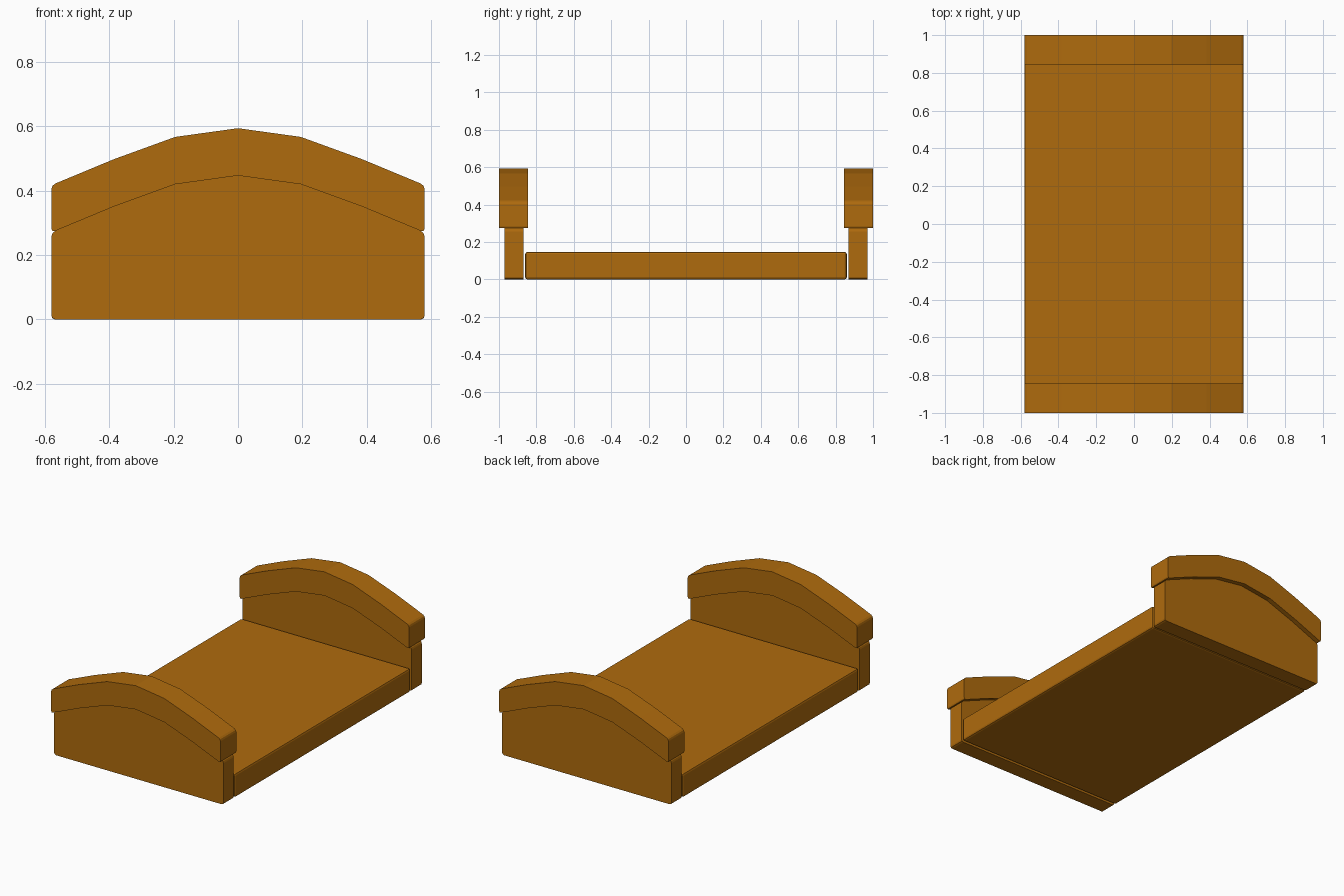
import bpy, bmesh

if "Cube" in bpy.data.objects:
    bpy.data.objects.remove(bpy.data.objects["Cube"])

wood = bpy.data.materials.new("wood")
wood.diffuse_color = (0.43, 0.147, 0.004, 1)
wood.use_nodes = True
wood.node_tree.nodes["Principled BSDF"].inputs["Base Color"].default_value = wood.diffuse_color

# Arch shared by the end boards and their cap rails
ARCH = [(-0.58, 0.27), (-0.385, 0.351), (-0.195, 0.42), (0, 0.447),
        (0.195, 0.42), (0.385, 0.351), (0.58, 0.27)]


def finish(name, bm, edges, width):
    bmesh.ops.bevel(bm, geom=edges, offset=width, segments=2,
                    profile=0.5, affect='EDGES')
    bmesh.ops.recalc_face_normals(bm, faces=bm.faces)
    mesh = bpy.data.meshes.new(name)
    bm.to_mesh(mesh)
    bm.free()
    mesh.materials.append(wood)
    obj = bpy.data.objects.new(name, mesh)
    bpy.context.collection.objects.link(obj)
    return obj


def extruded(name, profile, y0, y1):
    """Extrude an x-z profile along y and round its sharp corners."""
    bm = bmesh.new()
    face = bm.faces.new([bm.verts.new((x, y0, z)) for x, z in profile])
    result = bmesh.ops.extrude_face_region(bm, geom=[face], use_keep_orig=True)
    verts = [v for v in result["geom"] if isinstance(v, bmesh.types.BMVert)]
    bmesh.ops.translate(bm, verts=verts, vec=(0, y1 - y0, 0))
    bmesh.ops.recalc_face_normals(bm, faces=bm.faces)
    corners = [e for e in bm.edges
               if abs(e.verts[0].co.y - e.verts[1].co.y) > 0.01
               and abs(e.verts[0].co.x) > 0.57]
    return finish(name, bm, corners, 0.013)


board = [(-0.58, 0), *ARCH, (0.58, 0)]
rail = ARCH + [(x, z + 0.147) for x, z in reversed(ARCH)]

# Matching boards and cap rails at both ends
for end, s in (("foot", -1), ("head", 1)):
    extruded(end + "board", board, s * 0.87, s * 0.97)
    extruded(end + "board_cap_rail", rail, s * 0.845, s * 1.0)

# Bed platform
bm = bmesh.new()
bmesh.ops.create_cube(bm, size=1)
bmesh.ops.scale(bm, verts=bm.verts, vec=(1.16, 1.72, 0.147))
bmesh.ops.translate(bm, verts=bm.verts, vec=(0, 0, 0.0735))
finish("bed_platform", bm, bm.edges[:], 0.012)
